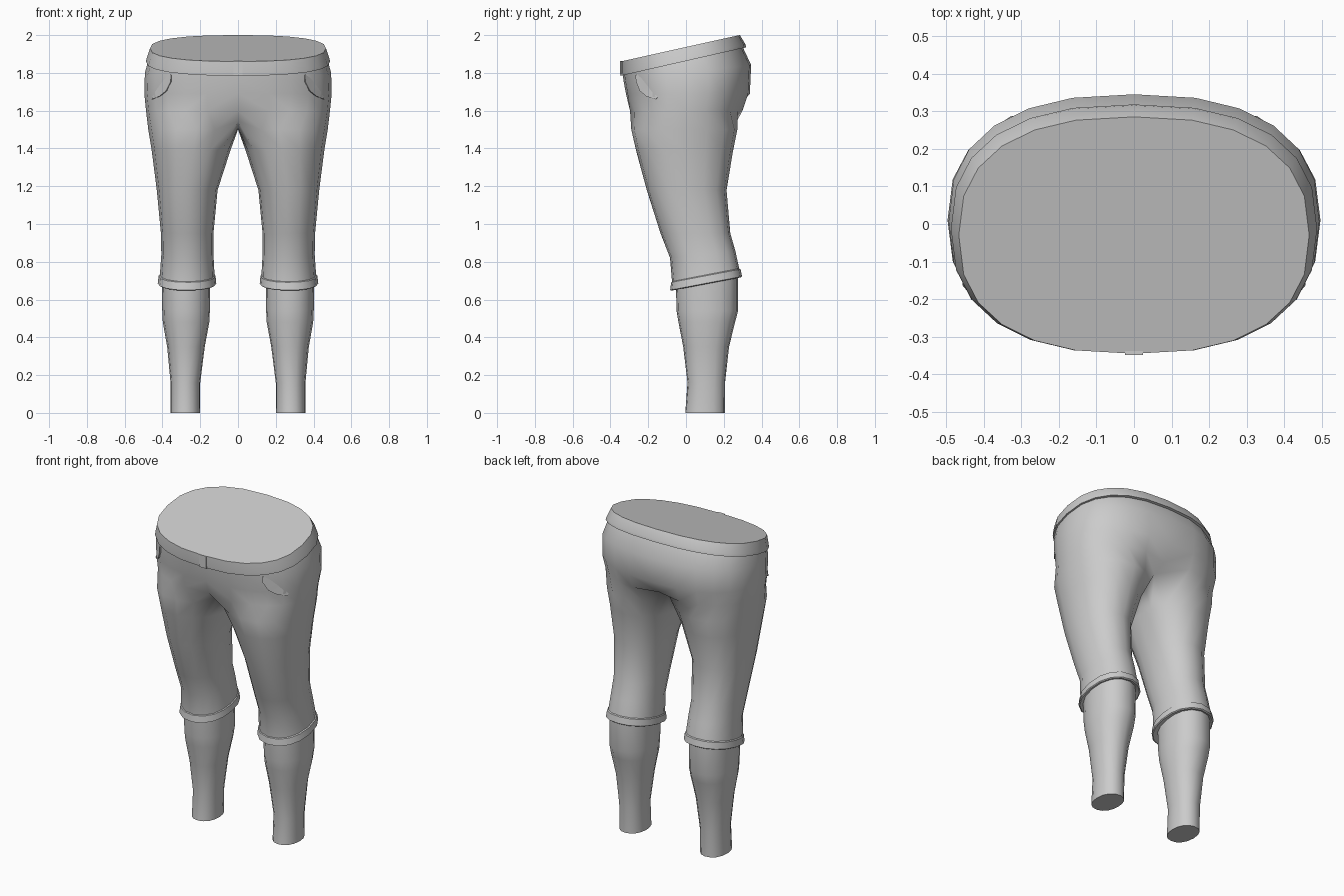
import bpy, bmesh
from math import radians, sin, cos, copysign
from mathutils import Vector
from mathutils.bvhtree import BVHTree

if "Cube" in bpy.data.objects:
    bpy.data.objects.remove(bpy.data.objects["Cube"])


def power(v, n):
    return copysign(abs(v) ** (2 / n), v)


def ring(angles, x0, x1, yf, yb, z, slope=0.0, n=2.2):
    """Rounded section between x0..x1 and yf..yb, lying on a plane tilted in y."""
    pts = []
    for a in angles:
        x = (x0 + x1) / 2 + (x1 - x0) / 2 * power(cos(radians(a)), n)
        y = (yf + yb) / 2 + (yb - yf) / 2 * power(sin(radians(a)), n)
        pts.append(Vector((x, y, z + slope * y)))
    return pts


def loft(name, rings, caps=(False, False), open_count=0, mirror=True):
    bm = bmesh.new()
    rows = [[bm.verts.new(p) for p in r] for r in rings]
    for a, b in zip(rows, rows[1:]):
        n = min(len(a), len(b))
        for i in range(n - 1 if n == open_count else n):
            j = (i + 1) % n
            bm.faces.new((a[i], a[j], b[j], b[i]))
    for flag, row in zip(caps, (rows[0], rows[-1])):
        if flag:
            bm.faces.new(row)
    bmesh.ops.recalc_face_normals(bm, faces=bm.faces)
    tree = BVHTree.FromBMesh(bm)
    mesh = bpy.data.meshes.new(name)
    bm.to_mesh(mesh)
    bm.free()
    ob = bpy.data.objects.new(name, mesh)
    bpy.context.collection.objects.link(ob)
    bpy.ops.object.select_all(action='DESELECT')
    bpy.context.view_layer.objects.active = ob
    ob.select_set(True)
    bpy.ops.object.shade_smooth_by_angle(angle=radians(40))
    if mirror:
        ob.modifiers.new("Mirror", 'MIRROR').merge_threshold = 0.002
    return tree


HALF = [-90 + 15 * i for i in range(13)]
LEG = [-140 + 280 * i / 12 for i in range(13)] + [160, 180, 200]
FULL = [15 * i for i in range(24)]

# Trousers: open half hip sections, a crotch saddle, then closed leg sections
hips = [ring(HALF, -w, w, yf, yb, z, s, 2.45) for w, yf, yb, z, s in (
    (.475, -.335, .300, 1.870, .225),
    (.493, -.331, .345, 1.800, .12),
    (.496, -.318, .338, 1.690, 0),
    (.487, -.305, .308, 1.600, 0))]
hips[-1][0].y, hips[-1][12].y = -.285, .265

crotch = ring(LEG, 0, .475, -.290, .272, 1.50)
for i, z in ((0, 1.545), (12, 1.56), (13, 1.515), (14, 1.50), (15, 1.51)):
    crotch[i].x, crotch[i].z = 0, z

legs = [ring(LEG, *r) for r in (
    (.040, .457, -.265, .250, 1.39),
    (.108, .430, -.208, .215, 1.18),
    (.130, .408, -.135, .235, .95),
    (.130, .406, -.085, .262, .83, .10),
    (.124, .414, -.074, .283, .705, .19))]
surface = loft("trousers", hips + [crotch] + legs, open_count=13)

# Waistband with closed, tilted top
loft("waistband", [ring(FULL, -w, w, yf, yb, z, s, 2.45) for w, yf, yb, z, s in (
    (.470, -.325, .300, 1.863, .227),
    (.487, -.343, .318, 1.863, .227),
    (.484, -.345, .315, 1.880, .226),
    (.466, -.345, .285, 1.937, .222))], caps=(True, True), mirror=False)

# Waist fastening tab
loft("waist_tab", [[Vector((x, y, z)) for x, y in
     ((-.024, -.349), (.024, -.349), (.024, -.33), (-.024, -.33))]
     for z in (1.785, 1.862)], caps=(True, True), mirror=False)

# Rolled cuffs
loft("cuffs", [ring(LEG, *r) for r in (
    (.130, .408, -.066, .276, .715, .19),
    (.119, .420, -.079, .289, .706, .19),
    (.115, .425, -.084, .297, .666, .19),
    (.121, .419, -.077, .290, .662, .19),
    (.155, .390, -.045, .265, .672, .19))])

# Lower legs
loft("lower_legs", [ring(LEG, *r) for r in (
    (.146, .404, -.055, .276, .72),
    (.149, .401, -.050, .276, .54),
    (.152, .398, -.040, .260, .48),
    (.176, .375, -.015, .228, .35),
    (.200, .357, .008, .207, .16),
    (.201, .357, -.004, .206, 0))], caps=(False, True))

# Slanted pocket lips laid onto the hip surface
lower = ((.351, 1.788), (.352, 1.755), (.375, 1.705), (.410, 1.677), (.448, 1.661))
upper = ((.358, 1.792), (.388, 1.768), (.416, 1.732), (.438, 1.700), (.454, 1.672))
sections = []
for lo, up in zip(lower, upper):
    section = []
    for (x, z), lift in ((lo, -.012), (lo, .010), (up, .001)):
        hit, normal, _, _ = surface.ray_cast(Vector((x, -1, z)), Vector((0, 1, 0)))
        if normal.y > 0:
            normal = -normal
        section.append(hit + normal * lift)
    sections.append(section)
loft("pockets", sections, caps=(True, True))
